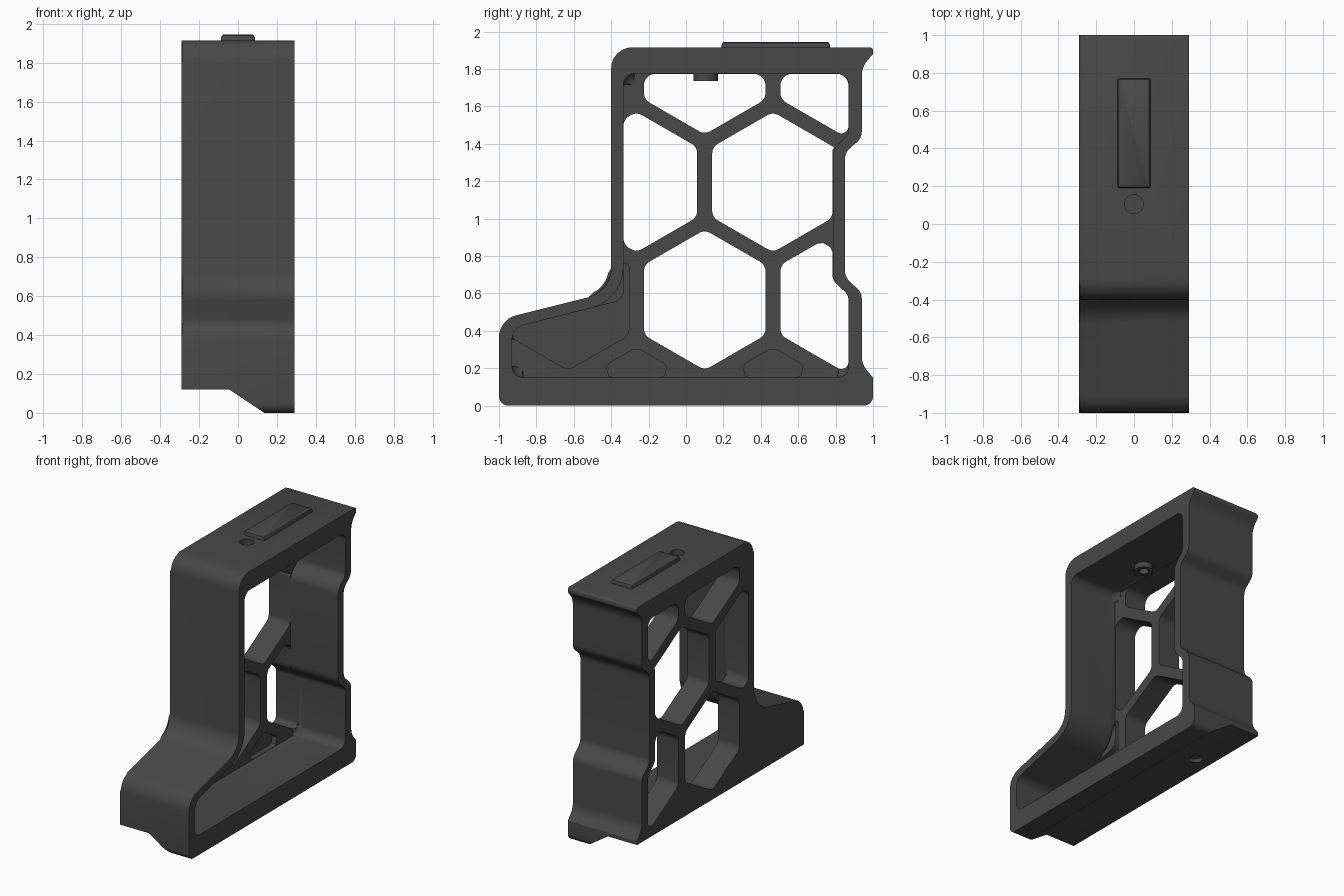
import bpy, bmesh, math
from mathutils import Vector

if "Cube" in bpy.data.objects:
    bpy.data.objects.remove(bpy.data.objects["Cube"])

grey = bpy.data.materials.new("charcoal_grey")
grey.diffuse_color = (0.065, 0.065, 0.065, 1)
grey.use_nodes = True
grey.node_tree.nodes["Principled BSDF"].inputs["Base Color"].default_value = grey.diffuse_color


def rounded(corners, steps=6):
    """Replace each (a, b, radius) corner by an arc."""
    out, n = [], len(corners)
    for i in range(n):
        p = Vector(corners[i][:2])
        u = Vector(corners[i - 1][:2]) - p
        v = Vector(corners[(i + 1) % n][:2]) - p
        half = u.angle(v) / 2
        if half > math.radians(88):
            out.append(p)
            continue
        t = min(corners[i][2] / math.tan(half), 0.48 * u.length, 0.48 * v.length)
        r = t * math.tan(half)
        u.normalize()
        v.normalize()
        c = p + (u + v).normalized() * (r / math.sin(half))
        a, b = p + u * t - c, p + v * t - c
        # arc by normalised blending
        out += [c + a.lerp(b, k / steps).normalized() * r for k in range(steps + 1)]
    return out


def prism(name, pts, lo, hi, axis="x", bevel=0.0, segs=1):
    """Extrude a 2D outline from lo to hi; optionally bevel the rim at lo."""
    place = {"x": lambda p, d: (d, p[0], p[1]),
             "y": lambda p, d: (p[0], d, p[1]),
             "z": lambda p, d: (p[0], p[1], d)}[axis]
    bm = bmesh.new()
    a = [bm.verts.new(place(p, lo)) for p in pts]
    b = [bm.verts.new(place(p, hi)) for p in pts]
    cap = bm.faces.new(a)
    bm.faces.new(b[::-1])
    for i in range(len(pts)):
        j = (i + 1) % len(pts)
        bm.faces.new((a[i], b[i], b[j], a[j]))
    if bevel:
        bmesh.ops.bevel(bm, geom=list(cap.edges), offset=bevel, segments=segs,
                        profile=0.5, affect='EDGES')
    bmesh.ops.recalc_face_normals(bm, faces=bm.faces)
    me = bpy.data.meshes.new(name)
    bm.to_mesh(me)
    bm.free()
    me.materials.append(grey)
    ob = bpy.data.objects.new(name, me)
    bpy.context.collection.objects.link(ob)
    return ob


def circle(x, y, r, n=24):
    return [(x + r * math.cos(2 * math.pi * i / n), y + r * math.sin(2 * math.pi * i / n))
            for i in range(n)]


def cut(target, cutter):
    bpy.context.view_layer.objects.active = target
    m = target.modifiers.new("cut", 'BOOLEAN')
    m.operation, m.solver, m.object = 'DIFFERENCE', 'EXACT', cutter
    bpy.ops.object.modifier_apply(modifier=m.name)
    bpy.data.objects.remove(cutter)


def smooth(ob, angle=35):
    bpy.ops.object.select_all(action='DESELECT')
    ob.select_set(True)
    bpy.context.view_layer.objects.active = ob
    bpy.ops.object.shade_smooth_by_angle(angle=math.radians(angle))


def clip(poly, center, half):
    """Clip a polygon by a pointy-top hexagon of the given half width."""
    for k in range(6):
        n = Vector((math.cos(k * math.pi / 3), math.sin(k * math.pi / 3)))
        res = []
        for i, q in enumerate(poly):
            p = poly[i - 1]
            dp, dq = (p - center).dot(n) - half, (q - center).dot(n) - half
            if dp * dq < 0:
                res.append(p.lerp(q, dp / (dp - dq)))
            if dq <= 0:
                res.append(q)
        poly = res
    return [p for i, p in enumerate(poly) if (p - poly[i - 1]).length > 0.004]


# outer shell, with a slightly broken edge on the closed side
outer = [(-1, 0, .05), (-1, .46, .12), (-.4, .61, .16), (-.4, 1.915, .11),
         (1, 1.915, .02), (1, 1.88, .01), (.94, 1.81, .15), (.94, 1.43, .08),
         (.85, 1.355, .08), (.85, .685, .08), (.94, .605, .08), (.94, .22, .14),
         (1, .15, .01), (1, 0, .05)]
frame = prism("frame", rounded(outer), -0.29, 0.29, bevel=0.014, segs=2)

# raised step under the closed side
cut(frame, prism("step_cutter", [(-.5, -.1), (.27, -.1), (.135, 0), (-.045, .12), (-.5, .12)],
                 -1.2, 1.2, "y"))

# cavity open to the right
inner = [(-.93, .15, .06), (-.93, .415, .08), (-.335, .565, .22), (-.335, 1.775, .06),
         (.87, 1.775, .06), (.87, 1.45, .06), (.785, 1.37, .09), (.785, .67, .09),
         (.87, .59, .06), (.87, .15, .06)]
WEB = -0.11
cut(frame, prism("cavity_cutter", rounded(inner), WEB, 0.4, bevel=0.04, segs=4))

# honeycomb openings and shallow pockets in the web
mid = Vector((.1, .95))
area = [mid + (Vector(c[:2]) - mid) * 0.998 for c in inner]
openings = [(.1, .565), (.83, .565), (-.265, 1.195), (.465, 1.195), (.1, 1.825), (.83, 1.825)]
pockets = [(-.63, .565), (-.265, -.065), (.465, -.065)]
for cells, lo in ((openings, -0.4), (pockets, WEB - 0.04)):
    for c in cells:
        shape = clip(area, Vector(c), 0.325)
        cut(frame, prism("cell_cutter", rounded([(p.x, p.y, .06) for p in shape], 5), lo, 0.0))

# screw hole in the top and hole in the underside
cut(frame, prism("top_hole_cutter", circle(0, .105, .05), 1.85, 2.0, "z"))
cut(frame, prism("base_hole_cutter", circle(-.16, .48, .05), 0.0, 0.145, "z"))
smooth(frame)

# collar under the top plate
collar = prism("screw_collar", circle(0, .105, .065), 1.735, 1.80, "z")
cut(collar, prism("collar_cutter", circle(0, .105, .035), 1.70, 1.78, "z"))
smooth(collar)

# raised rail on the top
rail = prism("top_rail", rounded([(-.088, .19, .01), (.088, .19, .01), (.088, .77, .01),
                                  (-.088, .77, .01)], 2), 1.945, 1.90, "z", bevel=0.018, segs=2)
smooth(rail, 25)
